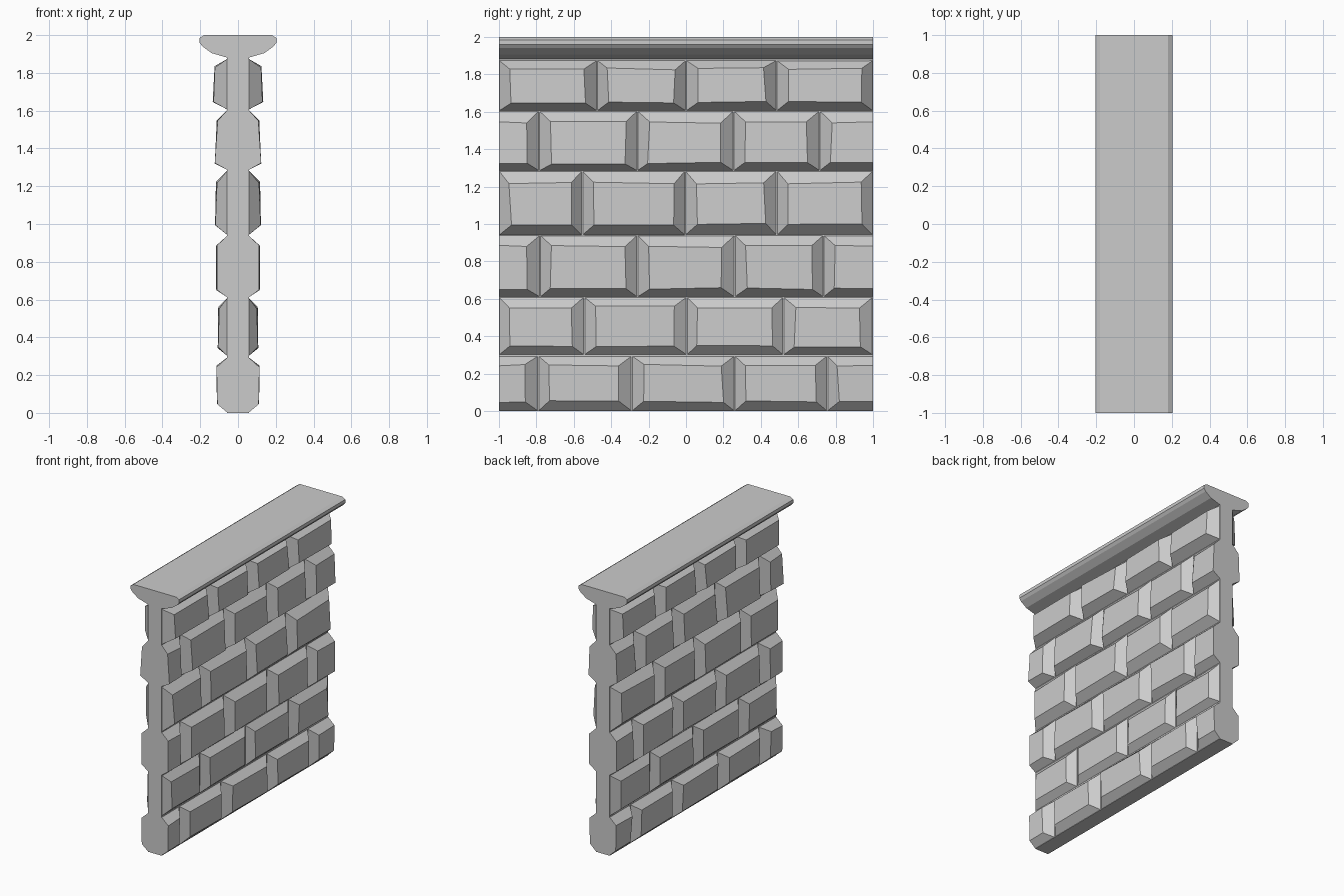
import bpy, bmesh, random
from mathutils import Vector

if "Cube" in bpy.data.objects:
    bpy.data.objects.remove(bpy.data.objects["Cube"])

random.seed(4)
CORE = 0.058          # half thickness of the wall behind the stones


def make_object(name, bm):
    bmesh.ops.recalc_face_normals(bm, faces=bm.faces)
    mesh = bpy.data.meshes.new(name)
    bm.to_mesh(mesh)
    bm.free()
    obj = bpy.data.objects.new(name, mesh)
    bpy.context.collection.objects.link(obj)
    return obj


def extruded_profile(name, points):
    """Extrude an (x, z) outline along the full length of the wall."""
    bm = bmesh.new()
    face = bm.faces.new([bm.verts.new((x, -1, z)) for x, z in points])
    geo = bmesh.ops.extrude_face_region(bm, geom=[face])["geom"]
    bmesh.ops.translate(bm, vec=(0, 2, 0),
                        verts=[v for v in geo if isinstance(v, bmesh.types.BMVert)])
    return make_object(name, bm)


def jit(a=0.008):
    return random.uniform(-a, a)


def add_stone(bm, base, front, x_low, x_high):
    """Bevelled block: base rectangle on the wall, smaller face in front."""
    y0, y1, z0, z1 = base
    b = [bm.verts.new((CORE - 0.003, y, z))
         for y, z in ((y0, z0), (y1, z0), (y1, z1), (y0, z1))]
    f0, f1, g0, g1 = front
    cut0, cut1 = f0 <= -1, f1 >= 1      # half stones end flush with the wall
    ya, yb = [f0 if cut0 else f0 + jit() for _ in "ab"]
    yc, yd = [f1 if cut1 else f1 + jit() for _ in "ab"]
    f = [bm.verts.new(p) for p in (
        (x_low + jit(.003), ya, g0 + jit(.006)), (x_low + jit(.003), yc, g0 + jit(.006)),
        (x_high + jit(.003), yd, g1 + jit(.006)), (x_high + jit(.003), yb, g1 + jit(.006)))]
    bm.faces.new(b[::-1])
    bm.faces.new(f)
    for i in range(4):
        j = (i + 1) % 4
        bm.faces.new((b[i], b[j], f[j], f[i]))


# Core slab
extruded_profile("wall_core", [(-CORE, 0), (CORE, 0), (CORE, 1.89), (-CORE, 1.89)])

# Rounded-underside coping
half = [(0.055, 1.88), (0.14, 1.905), (0.188, 1.94), (0.203, 1.96), (0.203, 1.985), (0.18, 2.0)]
extruded_profile("coping", half + [(-x, z) for x, z in reversed(half)])

# Stone courses: base z range, face z range, face depth low/high, joints along y
courses = [
    (0.00, 0.295, 0.05, 0.245, 0.110, 0.112, (-.79, -.29, .26, .755)),
    (0.30, 0.61, 0.345, 0.555, 0.106, 0.102, (-.545, .005, .52)),
    (0.61, 0.94, 0.655, 0.88, 0.114, 0.114, (-.78, -.26, .26, .735)),
    (0.94, 1.285, 1.00, 1.22, 0.119, 0.114, (-.555, -.005, .485)),
    (1.285, 1.605, 1.325, 1.545, 0.121, 0.110, (-.785, -.26, .255, .715)),
    (1.605, 1.875, 1.65, 1.83, 0.132, 0.122, (-.475, 0.0, .485)),
]
bm = bmesh.new()
for row, (z0, z1, g0, g1, low, high, joints) in enumerate(courses):
    edges = (-1, *joints, 1)
    half_ends = row % 2 == 0
    for y0, y1 in zip(edges, edges[1:]):
        f0 = y0 if half_ends and y0 == -1 else y0 + 0.06
        f1 = y1 if half_ends and y1 == 1 else y1 - 0.065
        add_stone(bm, (y0, y1, z0, z1), (f0, f1, g0, g1), low, high)
stones = make_object("stone_courses", bm)
stones.modifiers.new("both_sides", 'MIRROR').use_mirror_merge = False
